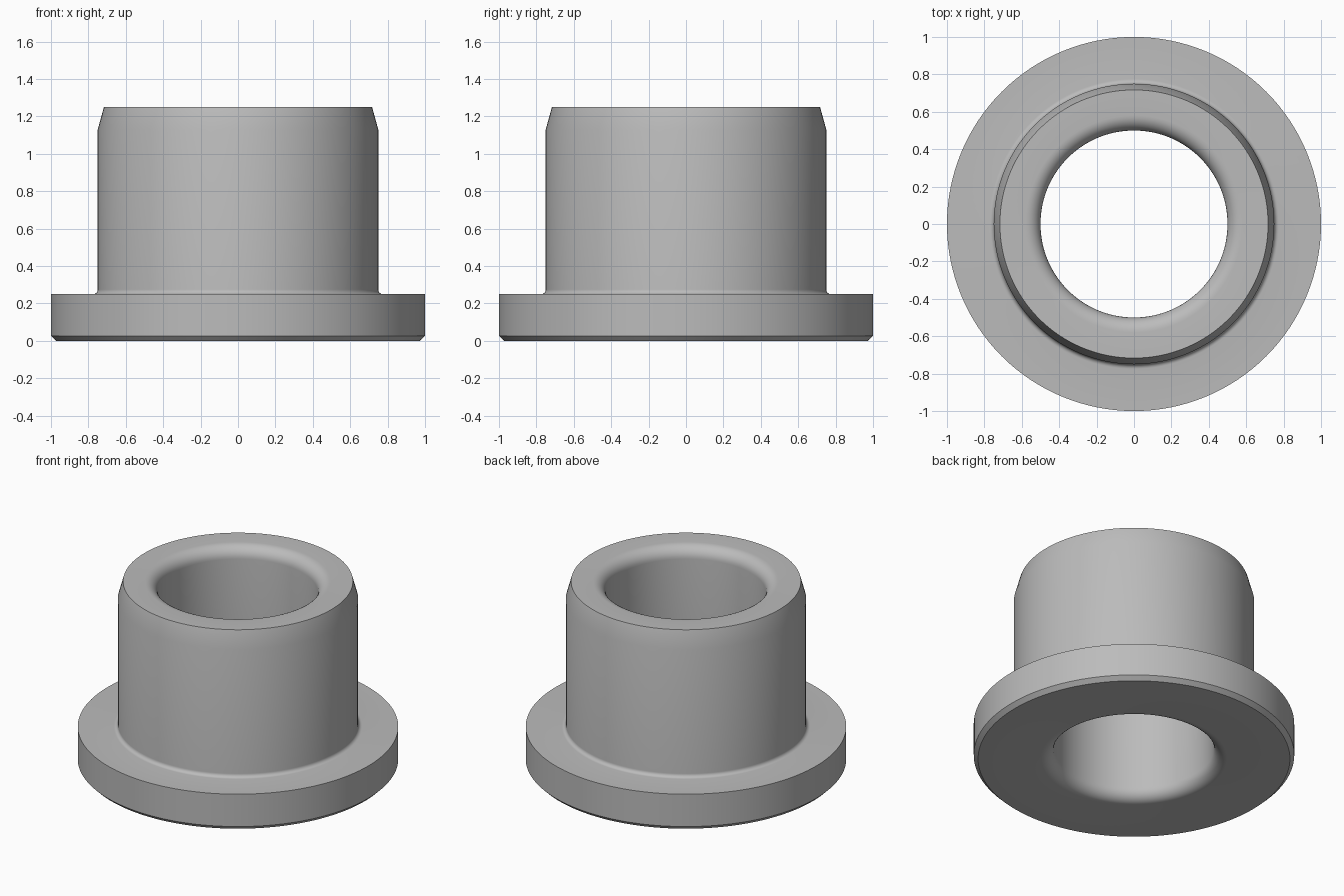
import bpy
import bmesh
import math

cube = bpy.data.objects.get("Cube")
if cube:
    bpy.data.objects.remove(cube, do_unlink=True)

SEGMENTS = 128
BORE, BODY, FLANGE = 0.5, 0.75, 1.0
FLANGE_TOP, HEIGHT = 0.25, 1.25
ROUND, FILLET, CHAMFER = 0.08, 0.025, 0.027


def arc(r, z, radius, start, end, steps):
    """Profile points along an arc, angles in degrees."""
    angles = [math.radians(start + (end - start) * i / steps) for i in range(steps + 1)]
    return [(r + radius * math.cos(a), z + radius * math.sin(a)) for a in angles]


# Closed half section: radius, height
profile = [
    (FLANGE - CHAMFER, 0),
    (FLANGE, CHAMFER),
    (FLANGE, FLANGE_TOP),
    *arc(BODY + FILLET, FLANGE_TOP + FILLET, FILLET, 270, 180, 6),
    (BODY, 1.13),
    (0.717, HEIGHT),
    *arc(BORE + ROUND, HEIGHT - ROUND, ROUND, 90, 180, 8),
    *arc(BORE + ROUND, ROUND, ROUND, 180, 270, 8),
]

# Revolve the section around the vertical axis
bm = bmesh.new()
rings = []
for i in range(SEGMENTS):
    a = math.tau * i / SEGMENTS
    rings.append([bm.verts.new((r * math.cos(a), r * math.sin(a), z)) for r, z in profile])
for i, ring in enumerate(rings):
    following = rings[(i + 1) % SEGMENTS]
    for j in range(len(profile)):
        k = (j + 1) % len(profile)
        bm.faces.new((ring[j], following[j], following[k], ring[k]))
bmesh.ops.recalc_face_normals(bm, faces=bm.faces)

mesh = bpy.data.meshes.new("flanged_bushing")
bm.to_mesh(mesh)
bm.free()
bushing = bpy.data.objects.new("flanged_bushing", mesh)
bpy.context.collection.objects.link(bushing)

# Single grey material
grey = bpy.data.materials.new("plain grey")
grey.use_nodes = True
colour = (0.5, 0.5, 0.5, 1)
grey.diffuse_color = colour
grey.node_tree.nodes["Principled BSDF"].inputs["Base Color"].default_value = colour
mesh.materials.append(grey)

# Smooth shading with sharp rims
bpy.ops.object.select_all(action="DESELECT")
bushing.select_set(True)
bpy.context.view_layer.objects.active = bushing
bpy.ops.object.shade_smooth_by_angle(angle=math.radians(30))
